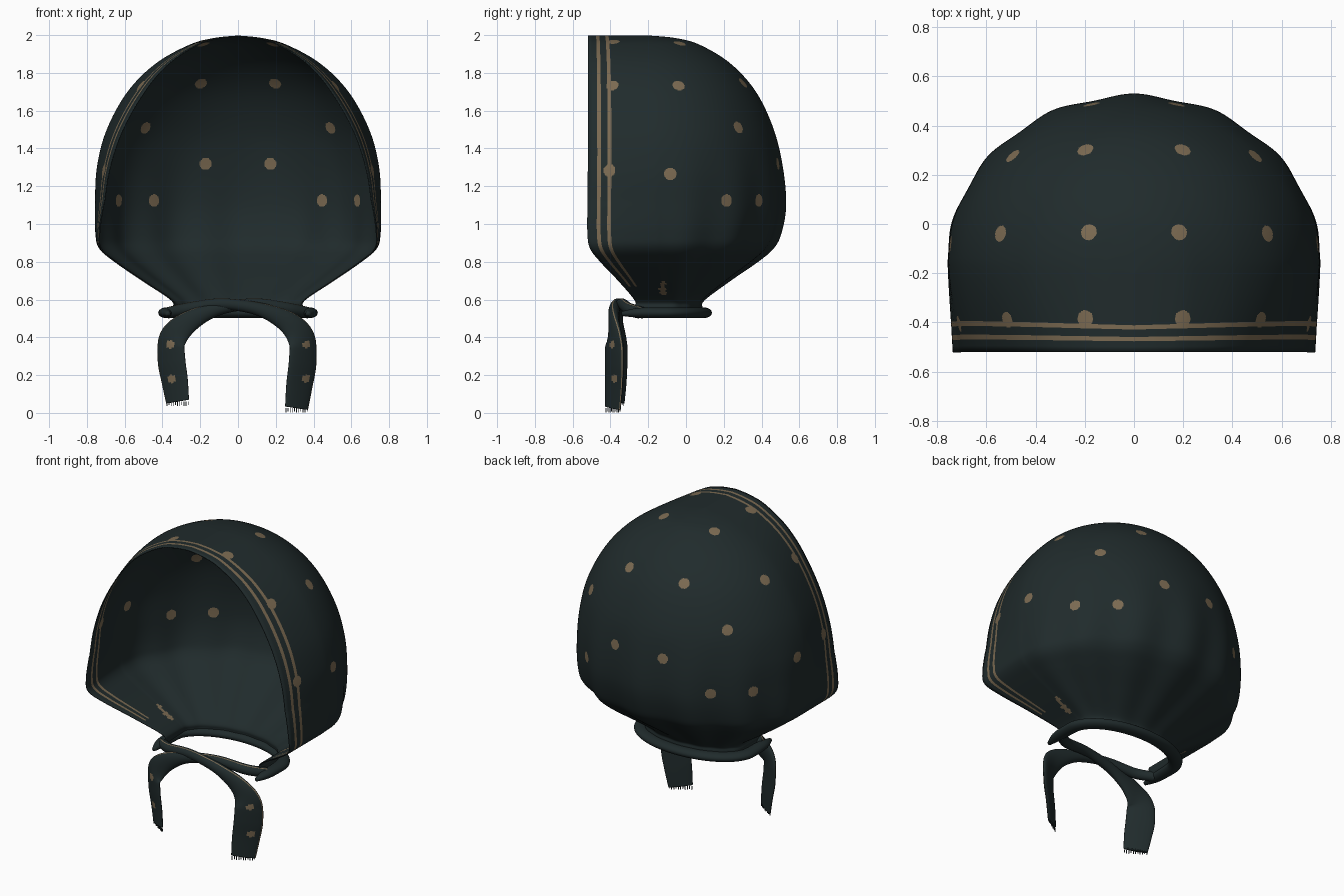
import bpy, bmesh, math
from mathutils import Vector, kdtree

if "Cube" in bpy.data.objects:
    bpy.data.objects.remove(bpy.data.objects["Cube"])


def material(name, rgb):
    m = bpy.data.materials.new(name)
    m.diffuse_color = (*rgb, 1)
    m.use_nodes = True
    m.node_tree.nodes["Principled BSDF"].inputs["Base Color"].default_value = m.diffuse_color
    return m


CLOTH = material("dark_teal_cloth", (0.0145, 0.024, 0.025))
TAN = material("tan_print", (0.20, 0.145, 0.084))


def clamp(v):
    return max(0, min(1, v))


def spline(rows, steps):
    """Smooth curve through rows of numbers."""
    out = []
    n = len(rows) - 1
    for k in range(steps + 1):
        u = k / steps * n
        i = min(int(u), n - 1)
        t = u - i
        p0, p1 = rows[max(i - 1, 0)], rows[i]
        p2, p3 = rows[i + 1], rows[min(i + 2, n)]
        out.append([0.5 * (2 * b + (c - a) * t + (2 * a - 5 * b + 4 * c - d) * t * t
                           + (3 * b - a - 3 * c + d) * t ** 3)
                    for a, b, c, d in zip(p0, p1, p2, p3)])
    return out


def face_tree(bm):
    faces = list(bm.faces)
    tree = kdtree.KDTree(len(faces))
    for i, f in enumerate(faces):
        tree.insert(f.calc_center_median(), i)
    tree.balance()
    return faces, tree


def paint_dots(bm, spots, radius, refine=0):
    """Colour round spots on the faces nearest to the given points."""
    faces, tree = face_tree(bm)
    centres = [tree.find(s)[0].copy() for s in spots]
    if refine:
        edges = {e for c in centres for _, i, _ in tree.find_range(c, radius + .015)
                 for e in faces[i].edges}
        bmesh.ops.subdivide_edges(bm, edges=list(edges), cuts=refine, use_grid_fill=True)
        faces, tree = face_tree(bm)
    for c in centres:
        for _, i, _ in tree.find_range(c, radius):
            faces[i].material_index = 1


def finish(bm, name):
    me = bpy.data.meshes.new(name)
    for f in bm.faces:
        f.smooth = True
    bm.to_mesh(me)
    bm.free()
    me.materials.append(CLOTH)
    me.materials.append(TAN)
    ob = bpy.data.objects.new(name, me)
    bpy.context.collection.objects.link(ob)
    return ob


# Hood: stacked U-shaped outlines (z, half width, back y, side end y, front y)
ROWS = [(.52, .36, .10, -.10, -.29), (.56, .345, .085, -.10, -.27), (.60, .36, .10, -.10, -.275),
        (.70, .51, .23, -.12, -.36), (.80, .655, .372, -.14, -.455), (.87, .735, .453, -.15, -.508),
        (.95, .755, .495, -.15, -.522), (1.1, .757, .523, -.15, -.522), (1.3, .747, .51, -.15, -.52),
        (1.5, .695, .465, -.15, -.52), (1.7, .585, .37, -.155, -.52), (1.85, .435, .235, -.165, -.52),
        (1.95, .255, .07, -.18, -.52), (1.985, .125, -.06, -.19, -.52), (1.998, 0, -.2, -.2, -.52)]
EDGE = .37
side = [0, .025, .05, .07, .0875, .105, .125] + [.125 + .245 * k / 15 for k in range(1, 16)]
ARC = 140
cols = ([("s", s, 1) for s in side] + [("a", math.pi * k / ARC, 1) for k in range(1, ARC)]
        + [("s", s, -1) for s in reversed(side)])
STRIPES = (.06, .115)

bm = bmesh.new()
grid = []
for z, a, b, yc, fr in spline(ROWS, 160):
    a = max(a, 0)
    fold = .022 * clamp((1.45 - z) / .7) * clamp((z - .5) / .15)
    narrow = .06 * clamp((z - .82) / .3) + .09 * clamp((z - 1.1) / .6)
    line = []
    for kind, v, sx in cols:
        if kind == "s":
            t = v / EDGE
            x = sx * a * (1 - narrow * (1 - t) ** 1.5)
            y = fr + (yc - fr) * t
        else:
            r = 1 + fold * math.cos(14 * v + math.pi) * math.sin(v) ** .5
            x = a * math.cos(v) * r
            y = yc + (b - yc) * math.sin(v) * r
        line.append(bm.verts.new((x, y, z)))
    grid.append(line)
for j in range(len(grid) - 1):
    for i in range(len(cols) - 1):
        f = bm.faces.new((grid[j][i], grid[j][i + 1], grid[j + 1][i + 1], grid[j + 1][i]))
        k0, v0, _ = cols[i]
        k1, v1, _ = cols[i + 1]
        if (grid[j][i].co.z > .66 and k0 == k1 == "s"
                and any(abs((v0 + v1) / 2 - s) < .004 for s in STRIPES)):
            f.material_index = 1
bmesh.ops.remove_doubles(bm, verts=bm.verts[:], dist=1e-5)
DOTS = [(.2, .31, 1.76), (.5, .29, 1.52), (.18, .48, 1.32), (.45, .39, 1.13), (.62, .21, 1.12),
        (.56, -.03, 1.74), (.19, -.03, 1.96), (.2, -.39, 1.97), (.52, -.39, 1.74),
        (.73, -.08, 1.27), (.69, -.41, 1.28)]
LOW = [(.42, -.12, .635), (.45, -.12, .655), (.48, -.12, .68)]
paint_dots(bm, [(sx * x, y, z) for x, y, z in DOTS for sx in (1, -1)], .033, refine=3)
paint_dots(bm, [(sx * x, y, z) for x, y, z in LOW for sx in (1, -1)], .02)
hood = finish(bm, "hood")
mod = hood.modifiers.new("cloth_thickness", "SOLIDIFY")
mod.thickness = .006
mod.offset = -1


def ribbon(name, path, refs, stripe=None, spots=(), ring=32):
    """Sweep an oval along a path of (x, y, z, half width, half depth)."""
    bm = bmesh.new()
    pts = [Vector(p[:3]) for p in path]
    rings = []
    for i, p in enumerate(path):
        tan = (pts[min(i + 1, len(pts) - 1)] - pts[max(i - 1, 0)]).normalized()
        # the section turns from the first reference to the last along the path
        ref = refs[0].lerp(refs[-1], clamp((i / len(path) - .45) / .25))
        nor = (ref - tan * ref.dot(tan)).normalized()
        wid = tan.cross(nor)
        rings.append([bm.verts.new(pts[i] + wid * p[3] * math.cos(2 * math.pi * k / ring)
                                   + nor * p[4] * math.sin(2 * math.pi * k / ring))
                      for k in range(ring)])
    for r0, r1 in zip(rings, rings[1:]):
        for k in range(ring):
            n = (k + 1) % ring
            f = bm.faces.new((r0[k], r0[n], r1[n], r1[k]))
            f.material_index = int(k == stripe)
    bm.faces.new(rings[0])
    bm.faces.new(rings[-1])
    if spots:
        paint_dots(bm, spots, .022)
    bmesh.ops.recalc_face_normals(bm, faces=bm.faces[:])
    return finish(bm, name)


# Gathered band around the neck
U = [(.37, -.34, .525, .012, .012), (.38, -.25, .53, .035, .026), (.38, -.12, .53, .042, .028)]
U += [(.38 * math.cos(t), -.12 + .215 * math.sin(t), .53, .042, .028)
      for t in (math.pi * k / 12 for k in range(1, 12))]
U += [(-x, y, z, w, d) for x, y, z, w, d in reversed(U[:3])]
ribbon("neck_band", spline(U, 90), [Vector((0, 0, 1))])

# Ties: each starts at one side of the neck, crosses over and hangs on the other
TIE = [(.37, -.24, .53, .03, .03), (.27, -.31, .55, .032, .03), (.12, -.345, .575, .03, .028),
       (0, -.36, .57, .03, .028), (-.14, -.37, .54, .038, .03), (-.27, -.372, .475, .06, .028),
       (-.347, -.37, .39, .08, .022), (-.352, -.37, .28, .087, .018),
       (-.335, -.372, .17, .083, .015), (-.32, -.377, .06, .073, .013)]
for name, sx, dx, drop in (("left", 1, 0, 0), ("right", -1, -.01, .035)):
    path = [(sx * x + dx * (z < .45), y + .01 * sx, z - drop * clamp((.4 - z) / .34), w, d)
            for x, y, z, w, d in TIE]
    spots = [(-sx * .365, -.39, z) for z in (.36, .18)]
    # the mirrored tie has its outer edge on the opposite side of the section
    ribbon(name + "_tie", spline(path, 150), [Vector((0, 1, 0)), Vector((sx * .55, .83, 0))],
           17 if sx > 0 else 30, spots)
    # Frayed threads at the tie end
    ex, ey, ez = path[-1][:3]
    bm = bmesh.new()
    for k in range(11):
        length = .025 - .006 * (k % 3 == 1)
        box = bmesh.ops.create_cube(bm, size=1)["verts"]
        for v in box:
            v.co = (ex + (k - 5) * .0112 + v.co.x * .004,
                    ey - sx * (k - 5) * .0074 + v.co.y * .004,
                    ez - length / 2 + v.co.z * length + .001)
    fringe = finish(bm, name + "_fringe")
    for p in fringe.data.polygons:
        p.use_smooth = False
